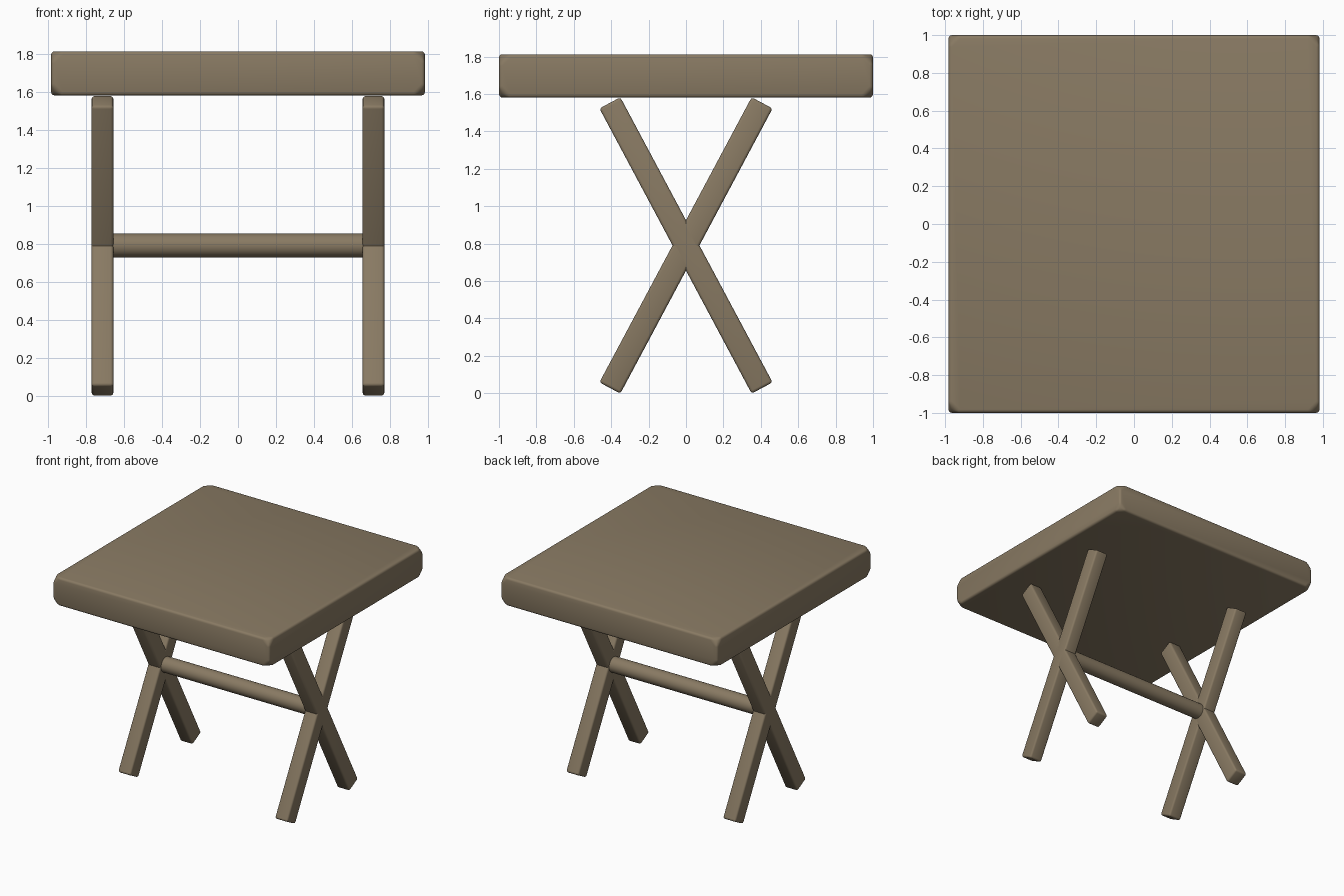
import bpy, bmesh, math
from mathutils import Matrix

if "Cube" in bpy.data.objects:
    bpy.data.objects.remove(bpy.data.objects["Cube"])

wood = bpy.data.materials.new("wood brown")
wood.diffuse_color = (0.25, 0.195, 0.125, 1)
wood.use_nodes = True
wood.node_tree.nodes["Principled BSDF"].inputs["Base Color"].default_value = wood.diffuse_color


def finish(name, bm, bevel=0.0, angle=40):
    me = bpy.data.meshes.new(name)
    bm.to_mesh(me)
    bm.free()
    me.materials.append(wood)
    ob = bpy.data.objects.new(name, me)
    bpy.context.collection.objects.link(ob)
    bpy.ops.object.select_all(action='DESELECT')
    bpy.context.view_layer.objects.active = ob
    ob.select_set(True)
    if bevel:
        mod = ob.modifiers.new("rounded edges", 'BEVEL')
        mod.width, mod.segments = bevel, 3
        mod.limit_method = 'ANGLE'
        bpy.ops.object.modifier_apply(modifier=mod.name)
    bpy.ops.object.shade_smooth_by_angle(angle=math.radians(angle))
    return ob


def box(size):
    bm = bmesh.new()
    bmesh.ops.create_cube(bm, size=1)
    bmesh.ops.scale(bm, vec=size, verts=bm.verts)
    return bm


# Table top: thick slab with clipped corners and softened edges
bm = box((1.965, 2.0, 0.232))
bmesh.ops.bevel(bm, geom=bm.verts[:], offset=0.055, segments=1,
                affect='VERTICES', profile=0.5)
bmesh.ops.translate(bm, vec=(0, 0, 1.696), verts=bm.verts)
finish("table_top", bm, 0.018)

# Crossed legs: one X at each side
for side, sx in (("left", -1), ("right", 1)):
    for lean, a in (("front", 1), ("back", -1)):
        bm = box((0.114, 0.127, 1.728))
        m = Matrix.Translation((sx * 0.712, 0, 0.79)) @ \
            Matrix.Rotation(a * math.radians(28.1), 4, 'X')
        bmesh.ops.transform(bm, matrix=m, verts=bm.verts)
        finish(f"{side}_leg_{lean}", bm, 0.015)

# Round stretcher joining the crossings
bm = bmesh.new()
bmesh.ops.create_cone(bm, cap_ends=True, segments=32, radius1=0.0625,
                      radius2=0.0625, depth=1.36)
bmesh.ops.transform(bm, matrix=Matrix.Translation((0, 0, 0.792)) @
                    Matrix.Rotation(math.pi / 2, 4, 'Y'), verts=bm.verts)
finish("stretcher", bm)
